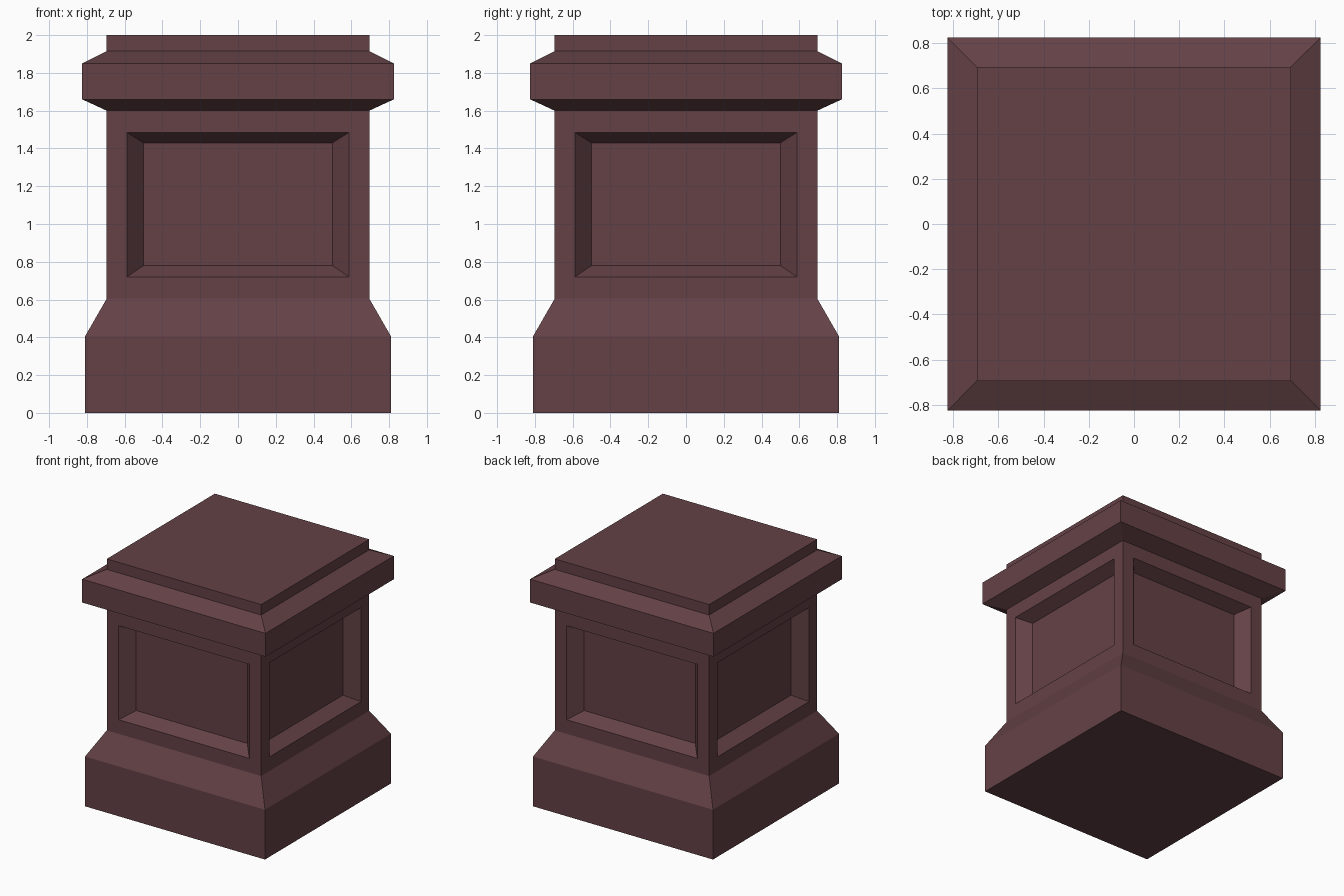
import bpy
import bmesh
from math import pi
from mathutils import Matrix, Vector

cube = bpy.data.objects.get("Cube")
if cube:
    bpy.data.objects.remove(cube)

# Single stone colour
stone = bpy.data.materials.new("dark_red_stone")
stone.use_nodes = True
colour = (0.127, 0.053, 0.060, 1.0)
stone.diffuse_color = colour
bsdf = next(n for n in stone.node_tree.nodes if n.type == "BSDF_PRINCIPLED")
bsdf.inputs["Base Color"].default_value = colour
bsdf.inputs["Roughness"].default_value = 0.8

SHAFT = 0.695              # half width of the shaft
SHAFT_Z = (0.605, 1.60)    # bottom and top of the shaft


def finish(name, bm):
    """Weld the faces and turn them into a flat-shaded object."""
    bmesh.ops.remove_doubles(bm, verts=bm.verts, dist=0.0001)
    mesh = bpy.data.meshes.new(name)
    bm.to_mesh(mesh)
    bm.free()
    mesh.materials.append(stone)
    obj = bpy.data.objects.new(name, mesh)
    bpy.context.collection.objects.link(obj)


def bridge(bm, ring_a, ring_b):
    """Join two four-cornered rings with quads facing outward."""
    for i in range(4):
        j = (i + 1) % 4
        bm.faces.new((ring_a[i], ring_a[j], ring_b[j], ring_b[i]))


def square_moulding(name, profile, close_bottom=False, close_top=False):
    """Sweep a (half width, height) profile around a square plan."""
    bm = bmesh.new()
    rings = [[bm.verts.new((sx * w, sy * w, z))
              for sx, sy in ((-1, -1), (1, -1), (1, 1), (-1, 1))]
             for w, z in profile]
    for lower, upper in zip(rings, rings[1:]):
        bridge(bm, lower, upper)
    if close_bottom:
        bm.faces.new(rings[0][::-1])
    if close_top:
        bm.faces.new(rings[-1])
    finish(name, bm)


# Plinth with sloped shoulder
square_moulding("plinth", [(0.81, 0), (0.81, 0.405), (SHAFT, SHAFT_Z[0])],
                close_bottom=True)

# Overhanging cap with chamfers and a raised top slab
square_moulding("cap", [(SHAFT, SHAFT_Z[1]), (0.825, 1.66), (0.825, 1.85),
                        (SHAFT, 1.915), (SHAFT, 2.0)], close_top=True)

# Shaft: each side steps from its edge to a bevelled, recessed panel
steps = [  # half width, bottom, top, distance from the axis
    (SHAFT, *SHAFT_Z, SHAFT),
    (0.588, 0.72, 1.485, SHAFT),
    (0.50, 0.78, 1.43, 0.595),
]
bm = bmesh.new()
for side in range(4):
    turn = Matrix.Rotation(side * pi / 2, 3, "Z")
    rings = [[bm.verts.new(turn @ Vector((x, -d, z)))
              for x, z in ((-w, lo), (w, lo), (w, hi), (-w, hi))]
             for w, lo, hi, d in steps]
    for outer, inner in zip(rings, rings[1:]):
        bridge(bm, outer, inner)
    bm.faces.new(rings[-1])
finish("panelled_shaft", bm)
